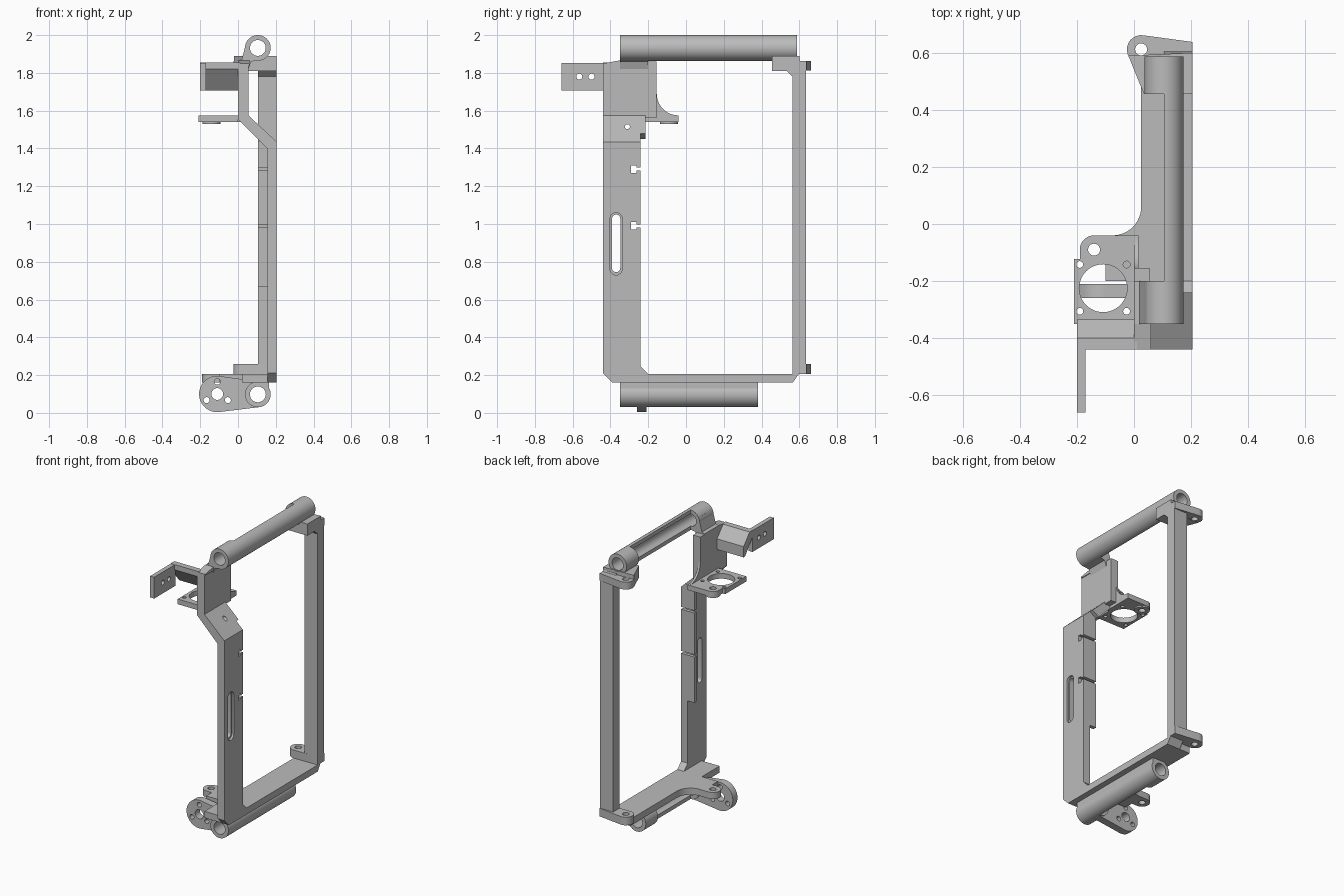
import bpy, bmesh, math
from mathutils import Vector

if "Cube" in bpy.data.objects:
    bpy.data.objects.remove(bpy.data.objects["Cube"])

grey = bpy.data.materials.new("light_grey")
grey.use_nodes = True
grey.diffuse_color = (0.5, 0.5, 0.5, 1)
grey.node_tree.nodes["Principled BSDF"].inputs["Base Color"].default_value = grey.diffuse_color


def prism(name, axis, pts, lo, hi):
    """Extrude a flat outline along one axis; outline uses the other two axes in order."""
    place = {"X": lambda p, t: (t, p[0], p[1]),
             "Y": lambda p, t: (p[0], t, p[1]),
             "Z": lambda p, t: (p[0], p[1], t)}[axis]
    bm = bmesh.new()
    face = bm.faces.new([bm.verts.new(place(p, lo)) for p in pts])
    ext = bmesh.ops.extrude_face_region(bm, geom=[face])
    shift = Vector(place((0, 0), hi - lo))
    bmesh.ops.translate(bm, vec=shift, verts=[v for v in ext["geom"] if isinstance(v, bmesh.types.BMVert)])
    bmesh.ops.recalc_face_normals(bm, faces=bm.faces)
    mesh = bpy.data.meshes.new(name)
    bm.to_mesh(mesh)
    bm.free()
    mesh.materials.append(grey)
    ob = bpy.data.objects.new(name, mesh)
    bpy.context.collection.objects.link(ob)
    return ob


def arc(c, r, a0, a1, n=12):
    return [(c[0] + r * math.cos(math.radians(a0 + (a1 - a0) * i / n)),
             c[1] + r * math.sin(math.radians(a0 + (a1 - a0) * i / n))) for i in range(n + 1)]


def circle(c, r, n=32):
    return arc(c, r, 0, 360, n)[:-1]


def rect(a0, a1, b0, b1):
    return [(a0, b0), (a1, b0), (a1, b1), (a0, b1)]


def slot(y, z0, z1, r):
    return arc((y, z1 - r), r, 0, 180) + arc((y, z0 + r), r, 180, 360)


def cut(ob, axis, pts, lo, hi):
    cutter = prism("cutter", axis, pts, lo, hi)
    cutter.hide_render = True
    mod = ob.modifiers.new("cut", "BOOLEAN")
    mod.operation, mod.solver, mod.object = "DIFFERENCE", "EXACT", cutter
    bpy.context.view_layer.objects.active = ob
    bpy.ops.object.modifier_apply(modifier=mod.name)
    bpy.data.objects.remove(cutter)


TOP, LOW = (0.105, 1.932), (0.105, 0.098)   # tube axes (x, z)
R, BORE = 0.068, 0.042
LUG, TAB = (-0.14, -0.09), (0.025, 0.612)   # vertical rod holes (x, y)

# tubes, bored through and opened on the inner side
for name, c, y1, cut_end in (("top_tube", TOP, 0.587, 0.455), ("bottom_tube", LOW, 0.38, 0.25)):
    tube = prism(name, "Y", circle(c, R, 48), -0.35, y1)
    cut(tube, "Y", circle(c, BORE), -1, 1)
    cut(tube, "Y", rect(c[0] - 0.1, c[0], c[1] - 0.1, c[1] + 0.1), -0.2, cut_end)

# front post with its offset upper wall
post = prism("front_post", "Y", [
    (0.205, 0.21), (0.205, 1.435), (0.055, 1.575), (0.055, 1.85), (0, 1.85),
    (0, 1.555), (0.155, 1.40), (0.155, 0.21)], -0.44, -0.24)
cut(post, "X", slot(-0.37, 0.745, 1.05, 0.022), 0, 0.3)
cut(post, "X", slot(-0.37, 0.73, 1.06, 0.032), 0.19, 0.3)
cut(post, "X", circle((-0.31, 1.515), 0.013, 16), -0.1, 0.3)

# clip rail along the inner edge of the post
rail = prism("clip_rail", "X", rect(-0.265, -0.24, 0.67, 1.44), 0.105, 0.156)
for z in (1.29, 0.99):
    for ob in (post, rail):
        cut(ob, "X", rect(-0.29, -0.263, z - 0.02, z + 0.02), 0, 0.3)
        cut(ob, "X", rect(-0.28, -0.2, z - 0.008, z + 0.008), 0, 0.3)

# upper wall extension, thin gusset and slope edge
prism("upper_wall", "X", rect(-0.24, -0.155, 1.56, 1.86), 0, 0.055)
prism("wall_gusset", "X", [(-0.24, 1.54), (-0.04, 1.54), (-0.04, 1.575)]
      + arc((-0.04, 1.69), 0.115, 270, 180)[1:] + [(-0.24, 1.69)], 0, 0.015)
prism("slope_edge", "Y", [(0.055, 1.575), (0.155, 1.48), (0.105, 1.45), (0, 1.555)], -0.24, -0.215)

# saddle joining wall and top tube
saddle = prism("top_saddle", "Y", [(0, 1.84), (0, 1.865), (0.02, 1.872), (0.045, 1.965),
                                   (0.105, 1.932), (0.13, 1.872), (0.07, 1.86), (0.055, 1.82)], -0.35, -0.2)
cut(saddle, "Y", circle(TOP, BORE), -1, 1)
prism("wall_cap", "X", [(-0.44, 1.84), (-0.35, 1.84), (-0.35, 1.866), (-0.44, 1.85)], 0, 0.06)

# side bracket and its drilled plate
prism("bracket_arm", "X", [(-0.44, 1.855), (-0.40, 1.855), (-0.335, 1.78), (-0.335, 1.707),
                           (-0.35, 1.707), (-0.44, 1.82)], -0.2, 0.01)
plate = prism("bracket_plate", "X", rect(-0.66, -0.40, 1.707, 1.853), -0.2, -0.17)
cut(plate, "X", [(-0.43, 1.70), (-0.34, 1.70), (-0.34, 1.71), (-0.43, 1.81)], -0.3, 0)
for y in (-0.565, -0.5):
    cut(plate, "X", circle((y, 1.78), 0.016, 16), -0.3, 0)

# upper ring mount with rod lug
mount = prism("ring_mount", "Z", [(0, -0.35), (0.0, -0.2), (0.015, -0.12), (0.015, -0.04)]
              + arc(LUG, 0.05, 90, 180) + [(-0.19, -0.122), (-0.21, -0.122), (-0.21, -0.35)], 1.54, 1.575)
boss = prism("lug_boss", "Z", circle(LUG, 0.048), 1.53, 1.541)
cut(mount, "Z", circle((-0.108, -0.225), 0.084, 48), 1, 2)
for x in (-0.19, -0.026):
    for y in (-0.142, -0.306):
        cut(mount, "Z", circle((x, y), 0.012, 16), 1, 2)

# bottom beam with curved arm and rod lug
beam = prism("bottom_beam", "Z", [(0.205, -0.39), (0.205, 0.565), (0.025, 0.565)]
             + arc((-0.075, 0.06), 0.1, 0, -90) + arc(LUG, 0.05, 90, 270)
             + [(-0.1, -0.14), (-0.1, -0.2), (0.02, -0.2), (0.02, -0.39)], 0.16, 0.205)
for ob in (mount, boss, beam):
    cut(ob, "Z", circle(LUG, 0.021, 20), 0, 2)
prism("post_foot", "X", [(-0.44, 0.21), (-0.39, 0.16), (-0.2, 0.16), (-0.2, 0.205),
                         (-0.24, 0.245), (-0.44, 0.245)], 0.155, 0.205)
web = prism("tube_web", "Y", rect(0.105, 0.165, 0.12, 0.17), -0.35, 0.38)
cut(web, "Y", circle(LOW, BORE), -1, 1)

# round motor flange beside the bottom tube
HUB = (-0.11, 0.1)
flange = prism("motor_flange", "Y", arc(HUB, 0.096, 85, 277, 28) + arc(LOW, R, -83, 85, 20), -0.26, -0.21)
cut(flange, "Y", circle(LOW, BORE), -1, 1)
cut(flange, "Y", circle(HUB, 0.031), -1, 1)
for a in (90, 210, 330):
    cut(flange, "Y", circle(arc(HUB, 0.065, a, a, 1)[0], 0.016, 16), -1, 1)

# rear post with chamfered ends
prism("rear_post", "X", [(0.565, 0.16), (0.6, 0.21), (0.635, 0.21), (0.635, 1.81), (0.6, 1.87),
                         (0.53, 1.87), (0.53, 1.812), (0.565, 1.78)], 0.105, 0.205)

# rear rod tabs and the block under the top tube
for name, z0, z1 in (("rear_tab_low", 0.205, 0.26), ("rear_tab_top", 1.812, 1.862)):
    tab = prism(name, "Z", arc(TAB, 0.05, 80, 260) + [(0.205, 0.565), (0.205, 0.638)], z0, z1)
    cut(tab, "Z", circle(TAB, 0.021, 20), 0, 2)
block = prism("top_block", "Z", [(-0.02, 0.59), (0.035, 0.455), (0.205, 0.455), (0.205, 0.6)], 1.81, 1.89)
cut(block, "Z", circle(TAB, 0.021, 20), 0, 2)
cut(block, "Y", circle(TOP, BORE + 0.005), -1, 1)

# keep sharp edges while smoothing the rounds
for ob in bpy.data.objects:
    if ob.type == "MESH":
        ob.select_set(True)
        bpy.context.view_layer.objects.active = ob
bpy.ops.object.shade_smooth_by_angle(angle=math.radians(30))
